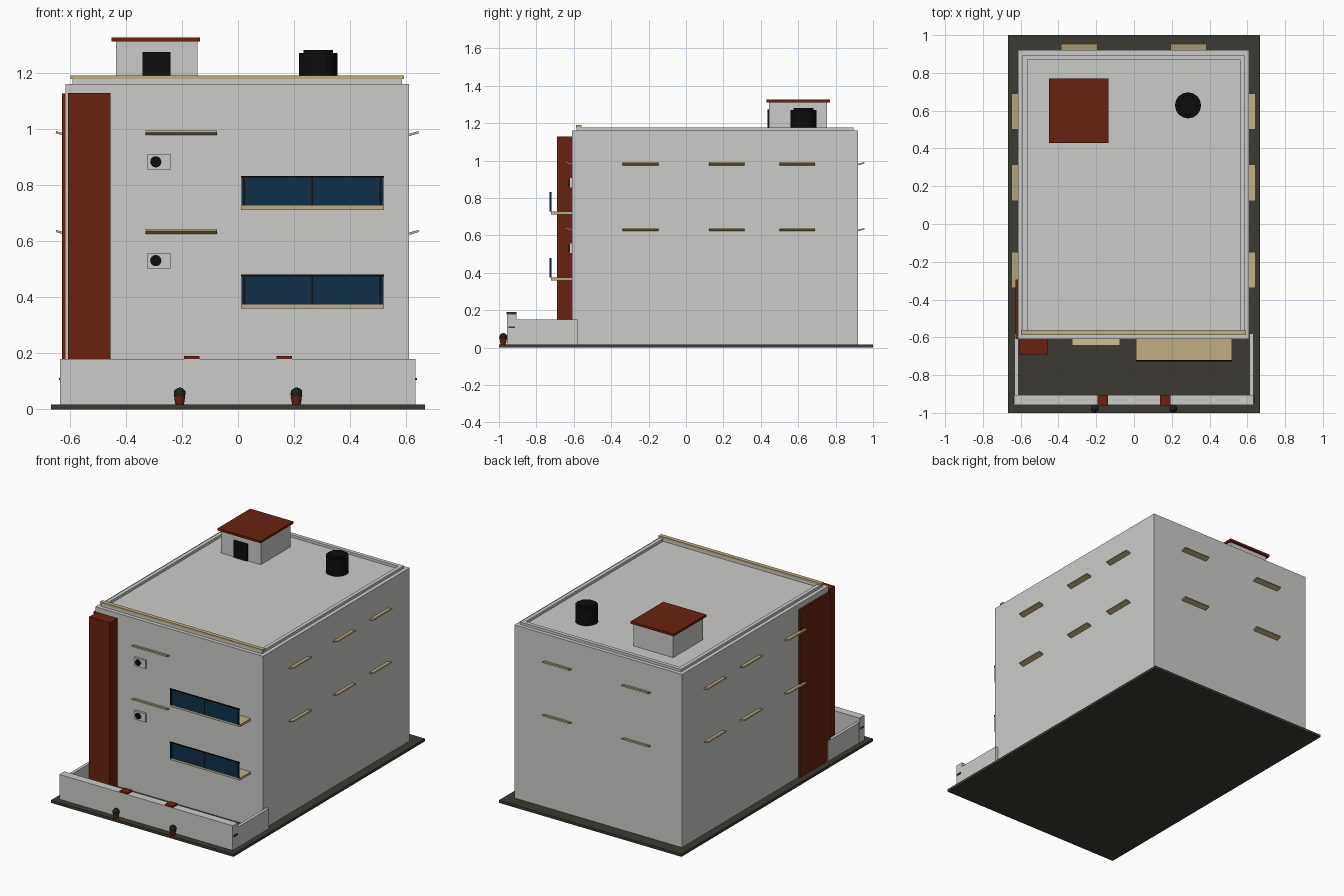
import bpy
import bmesh
from math import radians
from mathutils import Matrix, Vector

cube = bpy.data.objects.get("Cube")
if cube:
    bpy.data.objects.remove(cube, do_unlink=True)


def material(name, r, g, b):
    m = bpy.data.materials.new(name)
    m.use_nodes = True
    m.diffuse_color = (r, g, b, 1)
    bsdf = next(n for n in m.node_tree.nodes if n.type == 'BSDF_PRINCIPLED')
    bsdf.inputs["Base Color"].default_value = (r, g, b, 1)
    return m


WALL = material("pale grey plaster", 0.6, 0.6, 0.59)
RED = material("brick red", 0.14, 0.016, 0.005)
BEIGE = material("sand beige", 0.53, 0.43, 0.23)
GLASS = material("dark blue glass", 0.005, 0.03, 0.064)
PAVING = material("dark paving", 0.043, 0.042, 0.032)
BLACK = material("black", 0.004, 0.004, 0.004)
PLANT = material("dark foliage", 0.012, 0.017, 0.012)


def finish(name, bm, mat):
    mesh = bpy.data.meshes.new(name)
    bm.to_mesh(mesh)
    bm.free()
    mesh.materials.append(mat)
    obj = bpy.data.objects.new(name, mesh)
    bpy.context.collection.objects.link(obj)
    return obj


def box(name, mat, x, y, z):
    """Box from (low, high) pairs on each axis."""
    bm = bmesh.new()
    bmesh.ops.create_cube(bm, size=1)
    lo, hi = Vector((x[0], y[0], z[0])), Vector((x[1], y[1], z[1]))
    bmesh.ops.scale(bm, vec=hi - lo, verts=bm.verts)
    bmesh.ops.translate(bm, vec=(lo + hi) / 2, verts=bm.verts)
    return finish(name, bm, mat)


def drum(name, mat, centre, r_low, r_high, depth, sides, turn=0):
    """Cylinder or taper about its centre, optionally tipped about x."""
    bm = bmesh.new()
    bmesh.ops.create_cone(bm, cap_ends=True, segments=sides, radius1=r_low,
                          radius2=r_high, depth=depth)
    bm.transform(Matrix.Translation(centre) @ Matrix.Rotation(radians(turn), 4, 'X'))
    return finish(name, bm, mat)


def awning(name, root, length, heading):
    """Thin slab rising outward from the wall; heading 0 faces the front."""
    bm = bmesh.new()
    bmesh.ops.create_cube(bm, size=1)
    bmesh.ops.scale(bm, vec=(length, 0.036, 0.008), verts=bm.verts)
    bmesh.ops.translate(bm, vec=(0, -0.017, 0), verts=bm.verts)
    bm.transform(Matrix.Translation(root) @ Matrix.Rotation(radians(heading), 4, 'Z')
                 @ Matrix.Rotation(radians(-16), 4, 'X'))
    return finish(name, bm, BEIGE)


# Ground and main block
G = 0.017
ROOF = 1.16
box("ground_slab", PAVING, (-0.667, 0.667), (-1, 1), (0, G))
box("main_block", WALL, (-0.615, 0.61), (-0.61, 0.92), (G, ROOF))

# Parapet ring and front coping
for side, x, y in (("left", (0.56, 0.585), (-0.585, 0.895)),
                   ("right", (-0.59, -0.565), (-0.585, 0.895)),
                   ("front", (-0.565, 0.56), (-0.585, -0.56)),
                   ("back", (-0.565, 0.56), (0.87, 0.895))):
    box("parapet_" + side, WALL, x, y, (ROOF, 1.177))
box("front_coping", BEIGE, (-0.597, 0.592), (-0.587, -0.56), (1.177, 1.189))

# Roof hut
box("hut_walls", WALL, (-0.435, -0.145), (0.445, 0.755), (ROOF, 1.31))
box("hut_roof", RED, (-0.45, -0.135), (0.43, 0.77), (1.31, 1.325))
box("hut_door", BLACK, (-0.34, -0.24), (0.437, 0.445), (ROOF, 1.273))

# Water tank
drum("tank_body", BLACK, (0.286, 0.628, 1.215), 0.069, 0.069, 0.11, 16)
drum("tank_lid", BLACK, (0.286, 0.628, 1.275), 0.053, 0.053, 0.01, 16)

# Red cladding at the front corner
box("front_pier", RED, (-0.605, -0.455), (-0.69, -0.61), (G, 1.127))
box("side_panel", RED, (-0.627, -0.615), (-0.61, -0.295), (G, 1.125))

for floor, level in (("lower", 0.0), ("upper", 0.352)):
    # Window awnings
    z = 0.626 + level
    awning(floor + "_front_awning", (-0.202, -0.61, z + 0.003), 0.255, 0)
    for n, y in enumerate((-0.243, 0.218, 0.595)):
        awning(f"{floor}_left_awning_{n}", (0.61, y, z), 0.192, 90)
        awning(f"{floor}_right_awning_{n}", (-0.615, y, z), 0.192, -90)
    for n, x in enumerate((-0.29, 0.288)):
        awning(f"{floor}_back_awning_{n}", (x, 0.92, z), 0.192, 180)

    # Balcony with glazed railing
    z = 0.359 + level
    box(floor + "_balcony_slab", BEIGE, (0.01, 0.52), (-0.722, -0.61), (z, z + 0.015))
    box(floor + "_balcony_glass", GLASS, (0.012, 0.518), (-0.727, -0.722),
        (z + 0.015, z + 0.117))
    box(floor + "_balcony_rail", BLACK, (0.01, 0.52), (-0.729, -0.72),
        (z + 0.115, z + 0.121))
    for n, x in enumerate((0.022, 0.265, 0.508)):
        box(f"{floor}_balcony_post_{n}", BLACK, (x - 0.003, x + 0.003),
            (-0.729, -0.72), (z + 0.015, z + 0.117))

    # Air conditioner
    z = 0.53 + level
    box(floor + "_cooler_box", WALL, (-0.322, -0.24), (-0.624, -0.61),
        (z - 0.028, z + 0.028))
    drum(floor + "_cooler_fan", BLACK, (-0.293, -0.625, z), 0.02, 0.02, 0.006, 16, 90)

# Yard walls
box("front_yard_wall", WALL, (-0.635, 0.632), (-0.958, -0.905), (G, 0.18))
for side, s in (("left", 1), ("right", -1)):
    xs = sorted((s * 0.612, s * 0.632))
    box(side + "_yard_wall", WALL, xs, (-0.905, -0.58), (G, 0.15))
    box(side + "_wall_tile", RED, sorted((s * 0.63, s * 0.638)),
        (-0.95, -0.913), (0.104, 0.112))
    # Gate caps
    x = s * 0.165
    box(side + "_wall_cap", RED, (x - 0.028, x + 0.028), (-0.96, -0.905), (0.18, 0.191))
    # Potted shrubs
    x = s * 0.208
    drum(side + "_pot", RED, (x, -0.977, G + 0.016), 0.015, 0.02, 0.032, 12)
    bm = bmesh.new()
    bmesh.ops.create_icosphere(bm, subdivisions=2, radius=0.022)
    bmesh.ops.translate(bm, vec=(x, -0.977, 0.056), verts=bm.verts)
    finish(side + "_shrub", bm, PLANT)
